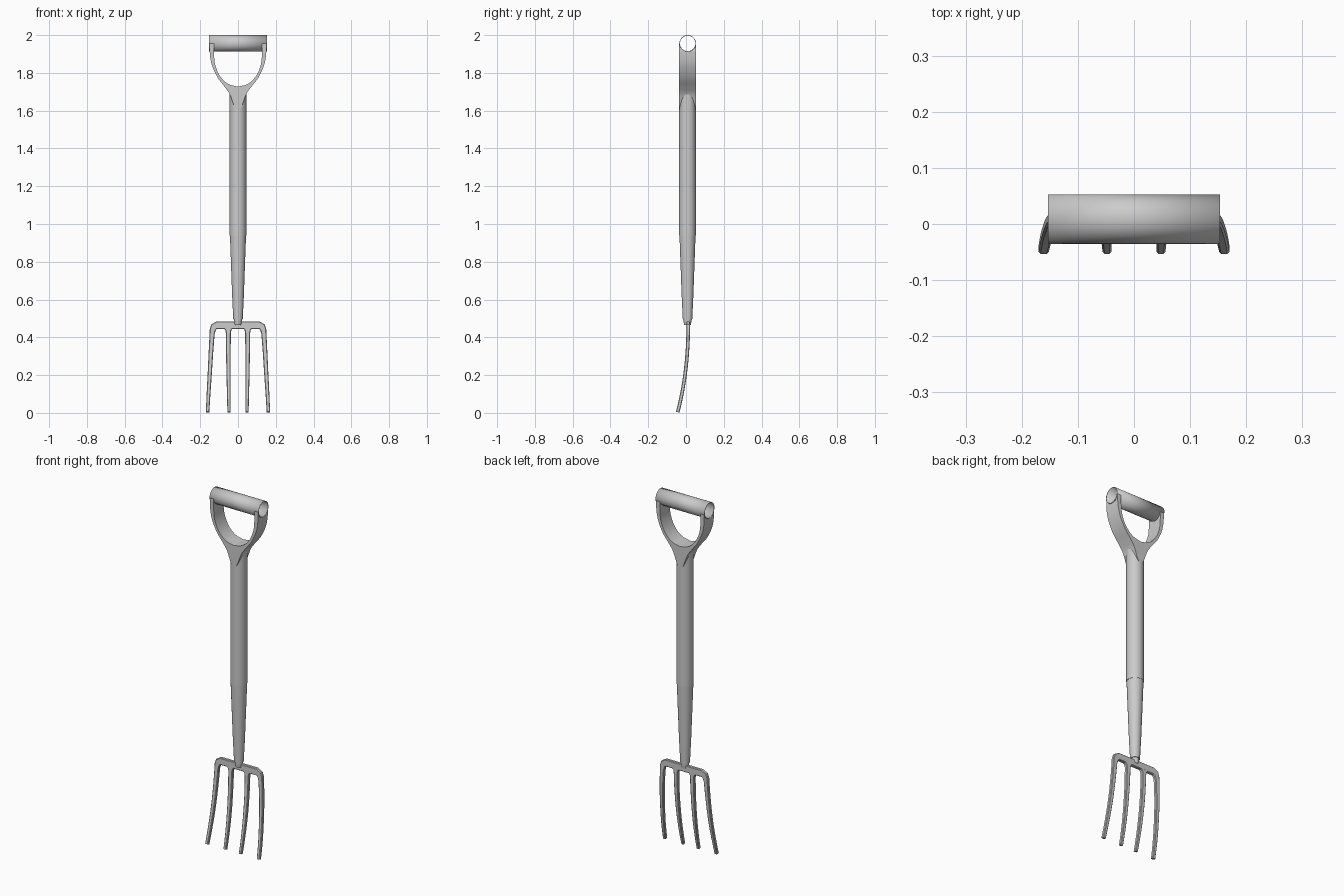
import bpy, bmesh, math
from mathutils import Vector

if "Cube" in bpy.data.objects:
    bpy.data.objects.remove(bpy.data.objects["Cube"])

CY = 0.008  # depth of the shaft axis


def make_object(name, bm):
    bmesh.ops.recalc_face_normals(bm, faces=bm.faces)
    me = bpy.data.meshes.new(name)
    bm.to_mesh(me)
    bm.free()
    ob = bpy.data.objects.new(name, me)
    bpy.context.collection.objects.link(ob)
    bpy.ops.object.select_all(action='DESELECT')
    bpy.context.view_layer.objects.active = ob
    ob.select_set(True)
    bpy.ops.object.shade_smooth_by_angle(angle=math.radians(35))
    return ob


def loft(name, rings, caps=True):
    bm = bmesh.new()
    vs = [[bm.verts.new(p) for p in r] for r in rings]
    n = len(vs[0])
    for a, b in zip(vs, vs[1:]):
        for i in range(n):
            j = (i + 1) % n
            bm.faces.new((a[i], a[j], b[j], b[i]))
    if caps:
        bm.faces.new(vs[0])
        bm.faces.new(vs[-1])
    return make_object(name, bm)


def lathe(name, profile, n=32):
    ang = [2 * math.pi * i / n for i in range(n)]
    return loft(name, [[(r * math.cos(a), CY + r * math.sin(a), z) for a in ang]
                       for r, z in profile])


def tube_x(name, r, half, caps, n=32):
    ang = [2 * math.pi * i / n for i in range(n)]
    return loft(name, [[(x, CY + 0.001 + r * math.cos(a), 1.956 + r * math.sin(a))
                        for a in ang] for x in (-half, half)], caps)


def smooth(pts, steps=5):
    """Catmull-Rom through tuples of any size."""
    v = [Vector(p) for p in pts]
    v = [2 * v[0] - v[1]] + v + [2 * v[-1] - v[-2]]
    out = []
    for i in range(1, len(v) - 2):
        a, b, c, d = v[i - 1:i + 3]
        for k in range(steps):
            t = k / steps
            out.append(0.5 * (2 * b + (c - a) * t + (2 * a - 5 * b + 4 * c - d) * t * t
                              + (3 * b - a - 3 * c + d) * t ** 3))
    return out + [v[-2]]


# Shaft, tapered socket and neck
lathe("shaft", [(0.044, 0.94), (0.044, 1.69)])
lathe("socket", [(0.025, 0.495), (0.031, 0.62), (0.042, 0.925), (0.0425, 0.94)])
lathe("neck", [(0.017, 0.465), (0.021, 0.485), (0.021, 0.50)])

# Hollow grip
grip = tube_x("grip", 0.044, 0.153, False)
sol = grip.modifiers.new("wall", 'SOLIDIFY')
sol.thickness = 0.003
sol.offset = -1

# Yoke: D-shaped outline given depth, seated under the grip
outer = smooth([(0.150, 1.956), (0.149, 1.90), (0.138, 1.84), (0.108, 1.775),
                (0.068, 1.723), (0.043, 1.685), (0.018, 1.62), (0, 1.605)])
inner = smooth([(0, 1.727), (0.053, 1.742), (0.095, 1.783), (0.120, 1.84),
                (0.127, 1.90), (0.127, 1.956)])
half = outer + inner  # right half, from the top outside round to the top inside
bm = bmesh.new()
for s in (1, -1):
    n_in = len(outer)
    front = [bm.verts.new((s * p.x, -0.036, p.y)) for p in half]
    back = [bm.verts.new((s * p.x, 0.052, p.y)) for p in half]
    bm.faces.new(front)
    bm.faces.new(back)
    for i in range(len(half)):
        j = (i + 1) % len(half)
        if i != n_in - 1:  # leave the centre plane open
            bm.faces.new((front[i], front[j], back[j], back[i]))
bmesh.ops.remove_doubles(bm, verts=bm.verts, dist=1e-5)
bmesh.ops.triangulate(bm, faces=[f for f in bm.faces if len(f.verts) > 4])
yoke = make_object("yoke", bm)
cutter = tube_x("grip_cutter", 0.0425, 0.3, True)
cutter.hide_render = True
cutter.hide_viewport = True
cut = yoke.modifiers.new("seat", 'BOOLEAN')
cut.operation = 'DIFFERENCE'
cut.object = cutter
cut.solver = 'EXACT'


# Fork head: flat bars following a forward curve
def bend(z):
    return 0.012 - 0.057 * max(0, 1 - z / 0.48) ** 2.2


def bar(name, path):
    """path holds (x, z, half_width); section is a chamfered rectangle."""
    rings = []
    for i, (x, z, w) in enumerate(path):
        a, b = path[max(i - 1, 0)], path[min(i + 1, len(path) - 1)]
        t = Vector((b[0] - a[0], b[1] - a[1])).normalized()
        th = 0.0095
        c = 0.0035
        sec = [(w, th - c), (w - c, th), (c - w, th), (-w, th - c),
               (-w, c - th), (c - w, -th), (w - c, -th), (w, c - th)]
        ring = []
        for u, v in sec:
            pz = z + t.x * u
            m = (bend(pz + 0.005) - bend(pz - 0.005)) / 0.01
            k = math.hypot(1, m)
            ring.append((x - t.y * u, bend(pz) + v / k, pz - v * m / k))
        rings.append(ring)
    return loft(name, rings)


side = smooth([(-0.161, 0.004, 0.009), (-0.156, 0.10, 0.010), (-0.150, 0.20, 0.011),
               (-0.144, 0.31, 0.012), (-0.137, 0.42, 0.0135)], 3)
side += [Vector(p) for p in [(-0.134, 0.440, 0.016), (-0.127, 0.456, 0.019),
                             (-0.113, 0.464, 0.020)]]
bar("outer_tines_and_crossbar", side + [Vector((-p.x, p.y, p.z)) for p in reversed(side)])

for s, label in ((-1, "left"), (1, "right")):
    bar("inner_tine_" + label,
        smooth([(s * 0.048, 0.004, 0.008), (s * 0.049, 0.10, 0.0095), (s * 0.050, 0.20, 0.011),
                (s * 0.051, 0.31, 0.012), (s * 0.051, 0.425, 0.0135)], 3)
        + [Vector((s * 0.051, 0.438, 0.016)), Vector((s * 0.051, 0.449, 0.024))])
